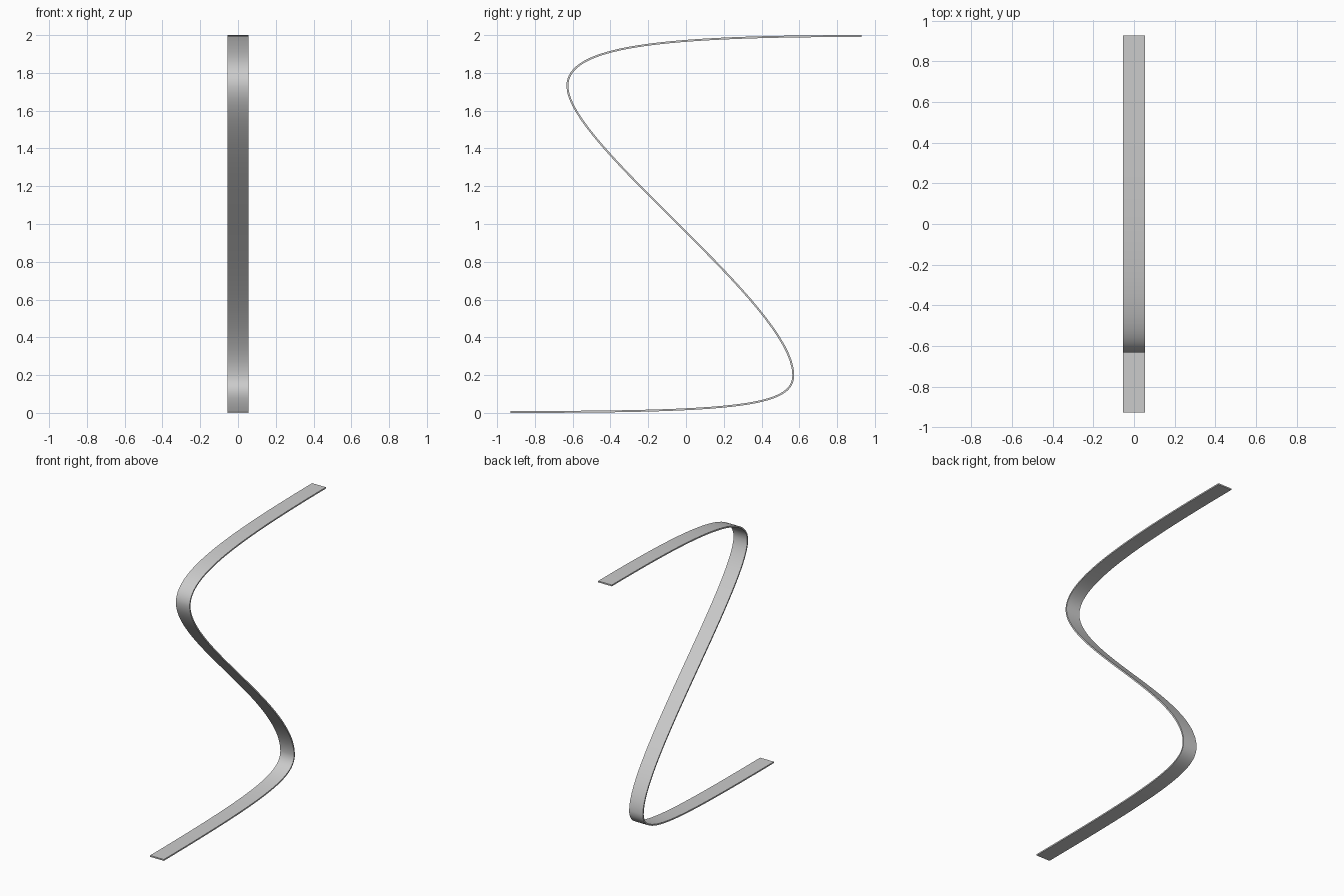
import bpy
import bmesh
import math
from mathutils import Vector
from mathutils.geometry import interpolate_bezier

if "Cube" in bpy.data.objects:
    bpy.data.objects.remove(bpy.data.objects["Cube"])

WIDTH, THICKNESS, STEPS = 0.11, 0.01, 33

# Side profile: knot, handle, handle, knot for each span, as (y, z)
spans = [
    [(-0.928, 0.005), (0.27, 0.005), (0.568, 0.035), (0.568, 0.2)],
    [(0.568, 0.2), (0.568, 0.57), (-0.628, 1.42), (-0.628, 1.73)],
    [(-0.628, 1.73), (-0.628, 1.94), (-0.15, 1.995), (0.928, 1.995)],
]
path = []
for span in spans:
    points = interpolate_bezier(*[Vector((0, y, z)) for y, z in span], STEPS)
    path += points if not path else points[1:]

# Flat strip swept across the width
bm = bmesh.new()
rows = [[bm.verts.new(p + Vector((side * WIDTH / 2, 0, 0))) for side in (-1, 1)]
        for p in path]
for a, b in zip(rows, rows[1:]):
    bm.faces.new((a[0], a[1], b[1], b[0]))
mesh = bpy.data.meshes.new("ribbon")
bm.to_mesh(mesh)
bm.free()
ribbon = bpy.data.objects.new("ribbon", mesh)
bpy.context.collection.objects.link(ribbon)

# Even thickness around the strip
solid = ribbon.modifiers.new("thickness", 'SOLIDIFY')
solid.thickness = THICKNESS
solid.offset = 0
solid.use_even_offset = True
bpy.context.view_layer.objects.active = ribbon
ribbon.select_set(True)
bpy.ops.object.modifier_apply(modifier=solid.name)
bpy.ops.object.shade_smooth_by_angle(angle=math.radians(30))

# Plain grey
grey = bpy.data.materials.new("light grey")
grey.use_nodes = True
colour = (0.6, 0.6, 0.6, 1)
grey.diffuse_color = colour
grey.node_tree.nodes["Principled BSDF"].inputs["Base Color"].default_value = colour
mesh.materials.append(grey)
